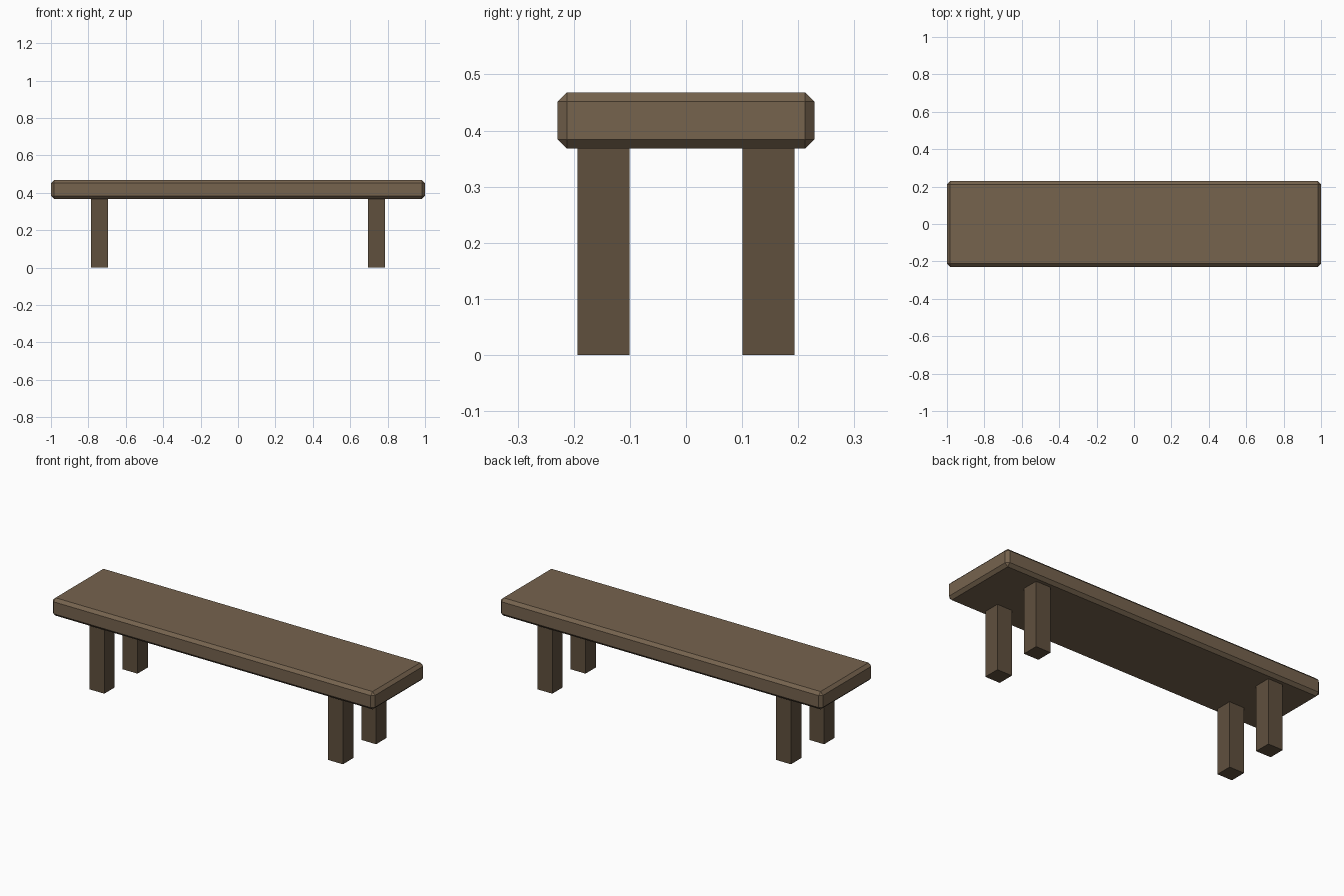
import bpy

if "Cube" in bpy.data.objects:
    bpy.data.objects.remove(bpy.data.objects["Cube"])


def material(name, color):
    mat = bpy.data.materials.new(name)
    mat.diffuse_color = (*color, 1.0)
    mat.use_nodes = True
    mat.node_tree.nodes["Principled BSDF"].inputs["Base Color"].default_value = mat.diffuse_color
    return mat


def box(name, center, size, mat):
    bpy.ops.mesh.primitive_cube_add(size=1, location=center)
    obj = bpy.context.object
    obj.name = name
    obj.scale = size
    bpy.ops.object.transform_apply(location=False, rotation=False, scale=True)
    obj.data.materials.append(mat)
    return obj


seat_wood = material("seat_wood", (0.18, 0.125, 0.076))
leg_wood = material("leg_wood", (0.115, 0.08, 0.048))

# Seat plank with chamfered edges
seat = box("seat", (0, 0, 0.418), (2.0, 0.458, 0.10), seat_wood)
bevel = seat.modifiers.new("chamfer", 'BEVEL')
bevel.width = 0.0165
bevel.segments = 1

# Four square legs
for side, sx in (("left", -1), ("right", 1)):
    for end, sy in (("front", -1), ("back", 1)):
        box(f"{end}_{side}_leg", (sx * 0.74, sy * 0.147, 0.184),
            (0.092, 0.092, 0.368), leg_wood)
